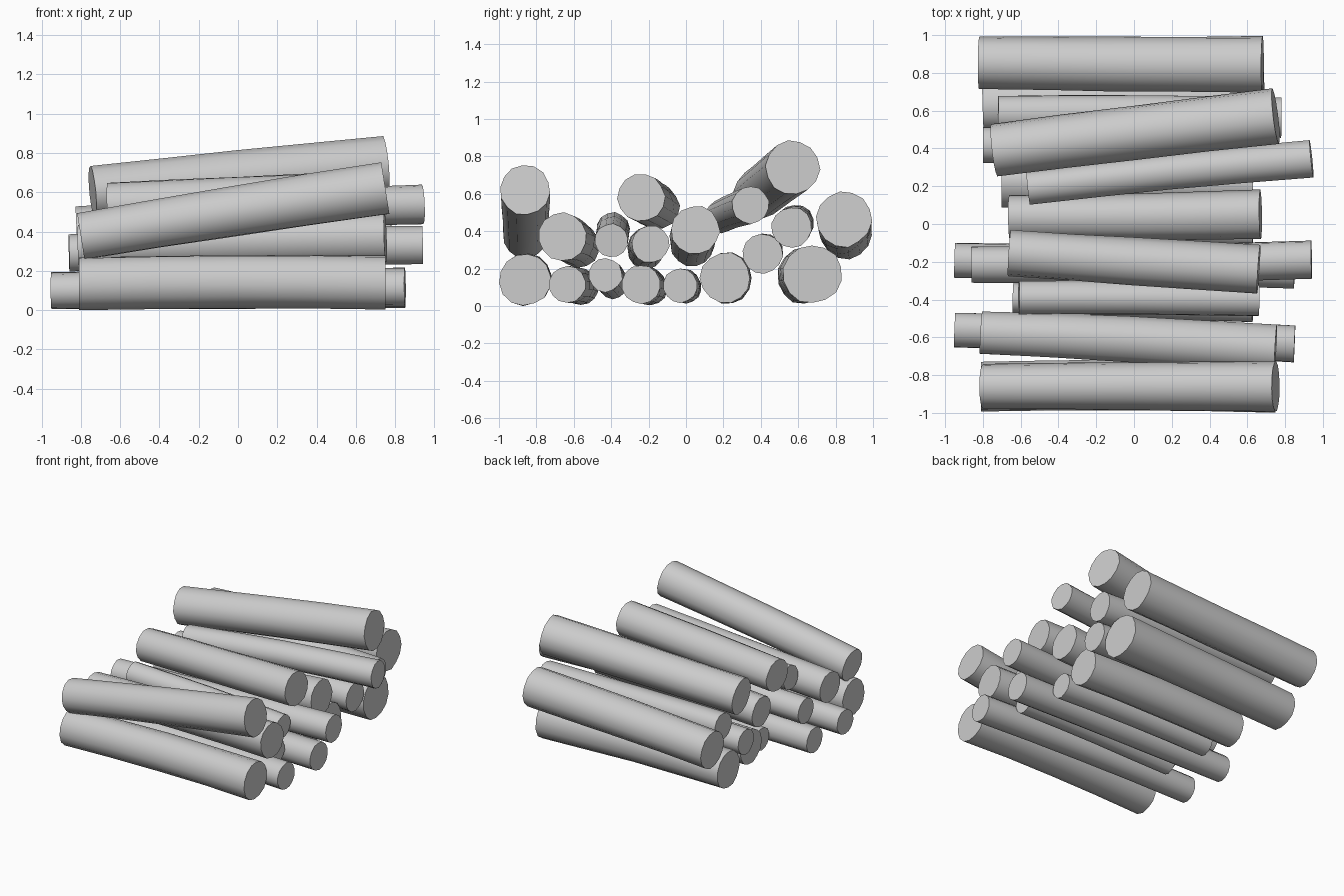
import bpy, bmesh, math, random
from mathutils import Vector

if "Cube" in bpy.data.objects:
    bpy.data.objects.remove(bpy.data.objects["Cube"])

random.seed(4)
SIDES = 14
RINGS = 5


def log(name, left, right, r0, r1):
    """Slightly crooked log between two end centres, with flat sawn ends."""
    a, b = Vector(left), Vector(right)
    axis = (b - a).normalized()
    u = Vector((0, 0, 1)).cross(axis).normalized()
    v = axis.cross(u)
    phase = random.uniform(0, 6.28)
    lumps = [random.uniform(0.965, 1.025) for _ in range(SIDES)]
    bend = u * random.uniform(-0.01, 0.01) + v * random.uniform(0, 0.01)
    bm = bmesh.new()
    rings = []
    for i in range(RINGS):
        t = i / (RINGS - 1)
        c = a.lerp(b, t) + bend * math.sin(math.pi * t)
        r = r0 + (r1 - r0) * t
        ring = []
        for k in range(SIDES):
            ang = phase + 2 * math.pi * k / SIDES
            rr = r * lumps[k] * random.uniform(0.985, 1.015)
            p = c + (u * math.cos(ang) + v * math.sin(ang)) * rr
            p.z = max(p.z, 0)
            ring.append(bm.verts.new(p))
        rings.append(ring)
    for p, q in zip(rings, rings[1:]):
        for k in range(SIDES):
            n = (k + 1) % SIDES
            bm.faces.new((p[k], p[n], q[n], q[k]))
    bm.faces.new(rings[0][::-1])
    bm.faces.new(rings[-1])
    bmesh.ops.recalc_face_normals(bm, faces=bm.faces)
    mesh = bpy.data.meshes.new(name)
    bm.to_mesh(mesh)
    bm.free()
    ob = bpy.data.objects.new(name, mesh)
    bpy.context.collection.objects.link(ob)
    bpy.ops.object.select_all(action='DESELECT')
    ob.select_set(True)
    bpy.context.view_layer.objects.active = ob
    bpy.ops.object.shade_smooth_by_angle(angle=math.radians(50))


# Each row: left end centre, right end centre, left radius, right radius
bottom = [
    ((-0.81, -0.86, 0.137), ((0.75, -0.86, 0.142)), 0.135, 0.14),
    ((-0.95, -0.56, 0.098), (0.85, -0.635, 0.115), 0.095, 0.10),
    ((-0.64, -0.39, 0.12), (0.63, -0.43, 0.165), 0.082, 0.09),
    ((-0.95, -0.19, 0.10), (0.85, -0.24, 0.115), 0.095, 0.105),
    ((-0.64, 0.00, 0.10), (0.63, -0.03, 0.11), 0.085, 0.092),
    ((-0.70, 0.22, 0.14), (0.63, 0.21, 0.15), 0.13, 0.135),
    ((-0.80, 0.63, 0.15), (0.69, 0.675, 0.17), 0.14, 0.158),
]
middle = [
    ((-0.81, -0.575, 0.32), (0.75, -0.66, 0.37), 0.115, 0.13),
    ((-0.61, -0.39, 0.41), (0.66, -0.40, 0.35), 0.09, 0.09),
    ((-0.86, -0.215, 0.29), (0.94, -0.19, 0.33), 0.095, 0.10),
    ((-0.66, 0.035, 0.325), (0.67, 0.05, 0.405), 0.115, 0.13),
    ((-0.80, 0.42, 0.28), (0.70, 0.41, 0.28), 0.095, 0.108),
    ((-0.72, 0.58, 0.44), (0.78, 0.565, 0.42), 0.10, 0.108),
    ((-0.82, 0.855, 0.39), (0.68, 0.845, 0.465), 0.14, 0.15),
]
top = [
    ((-0.80, -0.86, 0.375), (0.75, -0.86, 0.62), 0.12, 0.135),
    ((-0.66, -0.155, 0.53), (0.66, -0.24, 0.58), 0.12, 0.128),
    ((-0.56, 0.19, 0.48), (0.94, 0.345, 0.54), 0.09, 0.10),
    ((-0.74, 0.39, 0.60), (0.75, 0.57, 0.74), 0.135, 0.145),
]
for layer, rows in (("bottom", bottom), ("middle", middle), ("top", top)):
    for i, row in enumerate(rows):
        log(f"{layer}_log_{i + 1}", *row)
